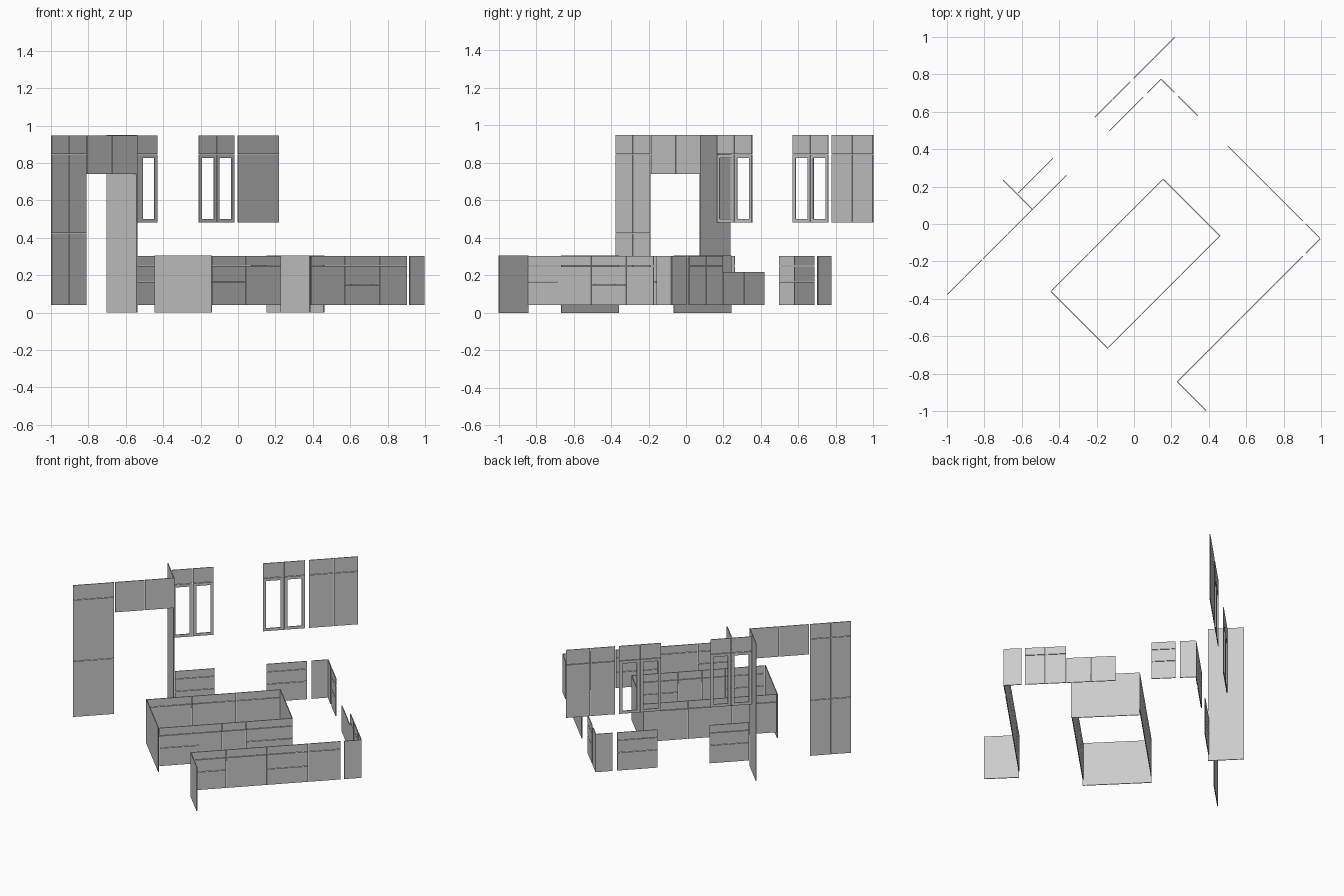
import bpy

if "Cube" in bpy.data.objects:
    bpy.data.objects.remove(bpy.data.objects["Cube"])

T = 0.005      # board thickness
G = 0.0015     # half of the gap between neighbouring fronts
BASE, COUNTER, TOP = 0.04, 0.305, 0.95


class Wall:
    """A vertical 45 degree plane through (x, y), slope +1 or -1 in plan."""
    def __init__(self, x, y, slope):
        self.x, self.y, self.s = x, y, slope

    def point(self, x, z):
        return (x, self.y + self.s * (x - self.x), z)

    def board(self, name, x0, x1, z0, z1, window=False, gap=G):
        g = gap * 0.7
        x0, x1, z0, z1 = x0 + g, x1 - g, z0 + gap, z1 - gap
        rect = lambda a, b: [(x0 + a, z0 + b), (x1 - a, z0 + b),
                             (x1 - a, z1 - b), (x0 + a, z1 - b)]
        pts, faces = rect(0, 0), [(0, 1, 2, 3)]
        if window:                       # open frame door
            pts += rect(0.014, 0.019)
            faces = [(i, (i + 1) % 4, (i + 1) % 4 + 4, i + 4) for i in range(4)]
        me = bpy.data.meshes.new(name)
        me.from_pydata([self.point(*p) for p in pts], [], faces)
        ob = bpy.data.objects.new(name, me)
        bpy.context.collection.objects.link(ob)
        mod = ob.modifiers.new("thickness", 'SOLIDIFY')
        mod.thickness, mod.offset = T, 0

    def grid(self, name, xs, zs, window_rows=()):
        for r, (z0, z1) in enumerate(zip(zs, zs[1:])):
            for x0, x1 in zip(xs, xs[1:]):
                self.board(name, x0, x1, z0, z1, r in window_rows)


DRAWERS = (BASE, 0.165, 0.25, COUNTER)
DOORS = (BASE, 0.25, COUNTER)
TWO = (BASE, 0.15, 0.25, COUNTER)
PLAIN = (BASE, COUNTER)
UPPER = (0.48, 0.847, TOP)

# Left wall: tall cupboard, bridge doors, full height side panel
left = Wall(-0.54, 0.082, 1)
left.grid("tall_door", (-0.998, -0.905, -0.812), (BASE, 0.425, 0.847, TOP))
left.grid("bridge_door", (-0.808, -0.675, -0.542), (0.74, TOP))
Wall(-0.54, 0.075, -1).board("tall_side_panel", -0.70, -0.54, 0, TOP, gap=0)

# Base drawers either side of the cooker, and the back corner doors
left.grid("left_drawer", (-0.54, -0.36), DRAWERS)
back = Wall(0.145, 0.775, 1)
back.grid("back_drawer", (-0.133, 0.05), DRAWERS)
back.grid("corner_door_left", (0.07, 0.145), PLAIN)
side = Wall(0.145, 0.775, -1)
side.grid("corner_door_right", (0.145, 0.217), PLAIN)
side.grid("side_drawer", (0.235, 0.343), DRAWERS)

# Wall cupboards, framed doors with small doors above
upper = Wall(0.0, 0.78, 1)
Wall(-0.62, 0.165, 1).grid("left_frame_door", (-0.62, -0.526, -0.432), UPPER, (0,))
upper.grid("right_frame_door", (-0.21, -0.115, -0.02), UPPER, (0,))
upper.grid("wall_door", (-0.003, 0.108, 0.219), UPPER)

# Right wall: low sink doors, taller cupboard, second corner
right = Wall(0.996, -0.078, -1)
right.grid("sink_door", (0.5, 0.61, 0.72), (BASE, 0.22))
right.grid("right_door", (0.72, 0.812, 0.903), DOORS)
right.grid("right_corner_door", (0.916, 0.996), PLAIN)

# Front run and its end panel
front = Wall(0.996, -0.078, 1)
front.grid("front_corner_door", (0.918, 0.996), PLAIN)
front.grid("front_drawer", (0.232, 0.39), DRAWERS)
front.grid("front_door", (0.39, 0.57), DOORS)
front.grid("front_deep_drawer", (0.57, 0.757), TWO)
front.grid("front_end_door", (0.757, 0.903), DOORS)
Wall(0.23, -0.843, -1).board("front_end_panel", 0.23, 0.385, 0, COUNTER, gap=0)

# Island: two long sides of fronts, two solid end panels
near = Wall(-0.14, -0.663, 1)
near.grid("island_drawer_left", (-0.138, 0.04), DRAWERS)
near.grid("island_door", (0.04, 0.145, 0.25), DOORS)
near.grid("island_drawer_right", (0.25, 0.458), DRAWERS)
Wall(-0.444, -0.36, 1).grid("island_back_door", (-0.442, -0.242, -0.042, 0.155), DOORS)
Wall(-0.445, -0.36, -1).board("island_end_left", -0.445, -0.14, 0, COUNTER, gap=0)
Wall(0.155, 0.24, -1).board("island_end_right", 0.155, 0.46, 0, COUNTER, gap=0)
